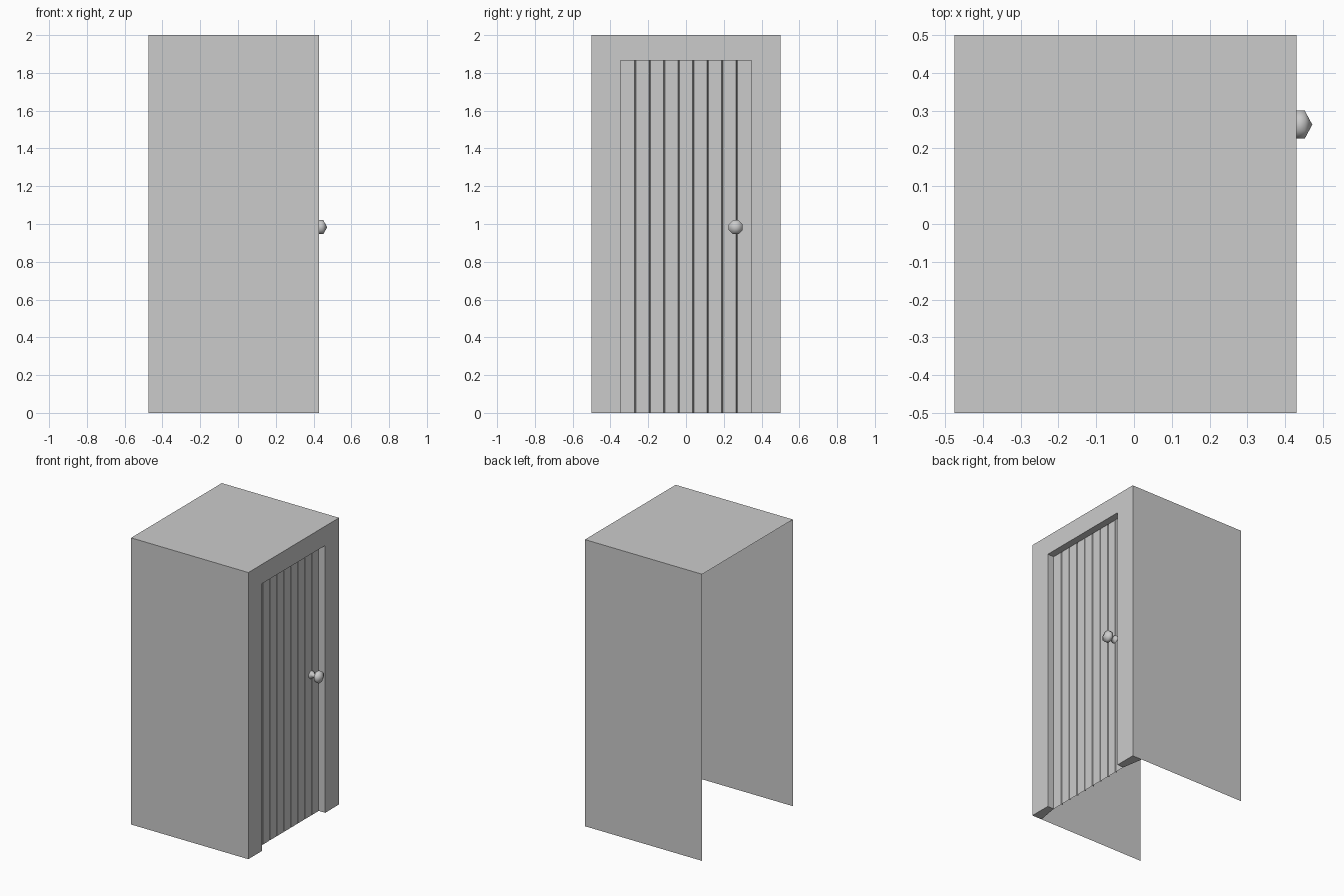
import bpy, bmesh, math
from mathutils import Vector

if "Cube" in bpy.data.objects:
    bpy.data.objects.remove(bpy.data.objects["Cube"])

BACK, FRONT, INNER, DOOR = -0.475, 0.43, 0.355, 0.38
W, H = 0.5, 2.0            # half width and height of the booth
DW, DH = 0.347, 1.865      # half width and height of the doorway


def finish(name, bm, recalc=True):
    bmesh.ops.remove_doubles(bm, verts=bm.verts, dist=1e-5)
    if recalc:
        bmesh.ops.recalc_face_normals(bm, faces=bm.faces)
    me = bpy.data.meshes.new(name)
    bm.to_mesh(me)
    bm.free()
    ob = bpy.data.objects.new(name, me)
    bpy.context.collection.objects.link(ob)
    return ob


def skin(bm, rows, close=False):
    """Join successive rows of points with quads."""
    vs = [[bm.verts.new(p) for p in r] for r in rows]
    for a, b in zip(vs, vs[1:]):
        n = len(a)
        for i in range(n if close else n - 1):
            j = (i + 1) % n
            bm.faces.new((a[i], a[j], b[j], b[i]))
    return vs


def arch(x, w, h):
    """Upside-down U outline at depth x."""
    return [(x, -w, 0), (x, -w, h), (x, w, h), (x, w, 0)]


# Thin side walls and roof, open at back and bottom
bm = bmesh.new()
skin(bm, [arch(BACK, W, H), arch(FRONT, W, H)])
walls = finish("walls_and_roof", bm, recalc=False)
walls.data.flip_normals()
if walls.data.polygons[1].normal.z < 0:
    walls.data.flip_normals()

# Door surround: front face, reveal, sloped inner face and feet
bm = bmesh.new()
vs = skin(bm, [arch(INNER, W, H), arch(DOOR, DW, DH),
               arch(FRONT, DW, DH), arch(FRONT, W, H)])
for i in (0, 3):
    bm.faces.new([row[i] for row in vs])
bmesh.ops.recalc_face_normals(bm, faces=bm.faces)
frame = finish("door_frame", bm, recalc=False)
if min(p.normal.x for p in frame.data.polygons if p.center.x > FRONT - 1e-4) < 0:
    frame.data.flip_normals()

# Door made of nine planks with narrow grooves between
bm = bmesh.new()
n, gap, depth = 9, 0.004, 0.012
pitch = 2 * DW / n
profile = [(DOOR, -DW)]
for i in range(1, n):
    y = -DW + i * pitch
    profile += [(DOOR, y - gap), (DOOR - depth, y), (DOOR, y + gap)]
profile.append((DOOR, DW))
skin(bm, [[(x, y, 0) for x, y in profile], [(x, y, DH) for x, y in profile]])
door = finish("plank_door", bm, recalc=False)
if door.data.polygons[0].normal.x < 0:
    door.data.flip_normals()

# Turned door knob with a flared base
bm = bmesh.new()
sides = 8
rows = []
for x, r in [(DOOR, 0.028), (0.39, 0.025), (0.4, 0.014), (0.411, 0.014),
             (0.428, 0.04), (0.452, 0.04), (0.472, 0.0)]:
    rows.append([(x, 0.263 + r * math.cos((k + 0.5) * math.tau / sides),
                  0.983 + r * math.sin((k + 0.5) * math.tau / sides))
                 for k in range(sides)])
skin(bm, rows, close=True)
knob = finish("door_knob", bm)
for p in knob.data.polygons:
    p.use_smooth = True
